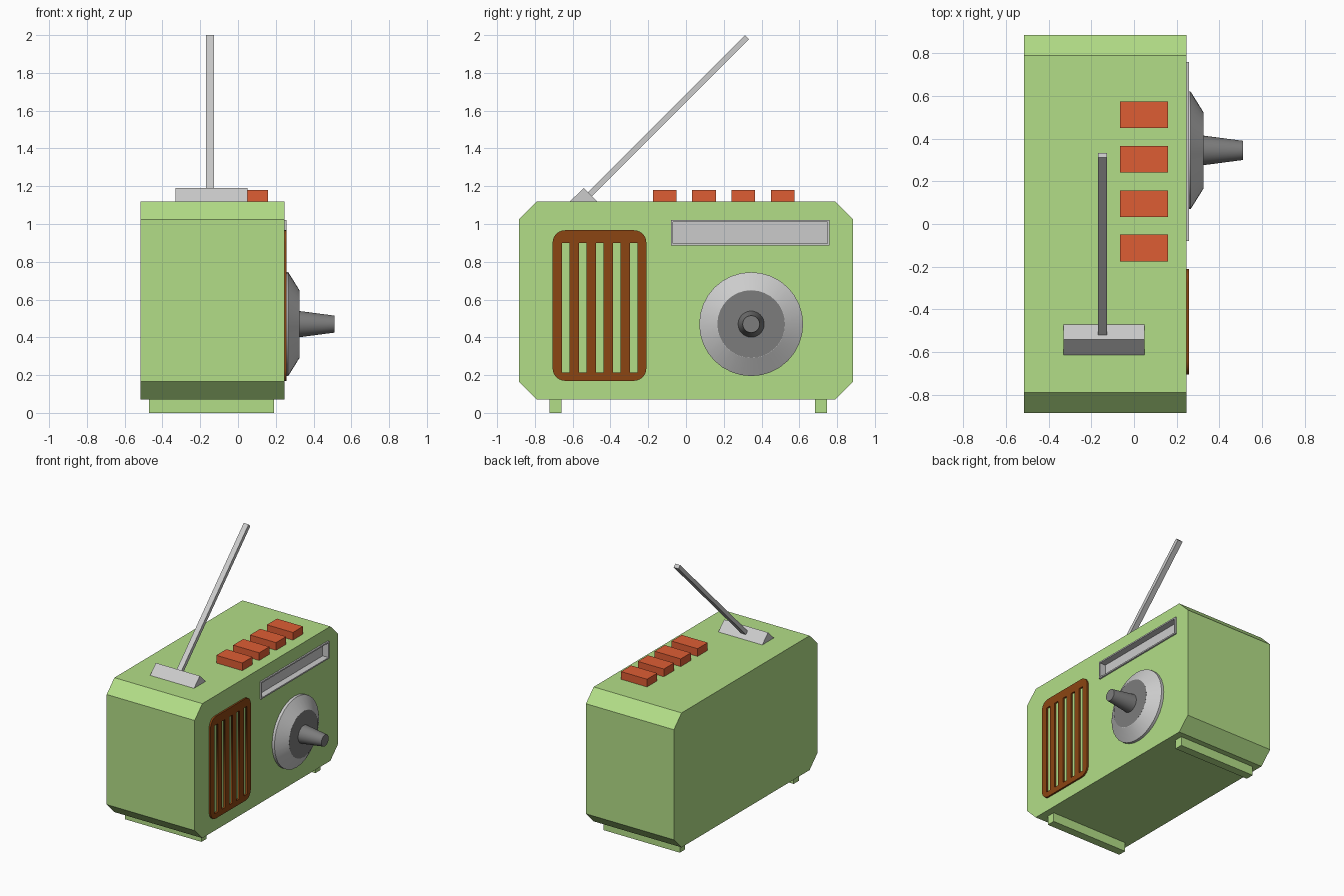
import bpy, bmesh
from math import pi, sin, cos, radians
from mathutils import Matrix

if "Cube" in bpy.data.objects:
    bpy.data.objects.remove(bpy.data.objects["Cube"])


def material(name, rgb):
    m = bpy.data.materials.new(name)
    m.diffuse_color = (*rgb, 1)
    m.use_nodes = True
    m.node_tree.nodes["Principled BSDF"].inputs["Base Color"].default_value = m.diffuse_color
    return m


green = material("green_shell", (0.45, 0.73, 0.245))
orange = material("orange_keys", (0.73, 0.11, 0.034))
brown = material("brown_grille", (0.26, 0.06, 0.006))
dark = material("dark_grey", (0.2, 0.2, 0.2))


def add(name, bm, mat=None):
    bmesh.ops.recalc_face_normals(bm, faces=bm.faces[:])
    me = bpy.data.meshes.new(name)
    bm.to_mesh(me)
    bm.free()
    ob = bpy.data.objects.new(name, me)
    bpy.context.collection.objects.link(ob)
    if mat:
        me.materials.append(mat)
    return ob


def prism(name, profile, x0, x1, mat=None):
    """Extrude a (y, z) profile along x."""
    bm = bmesh.new()
    f = bm.faces.new([bm.verts.new((x0, y, z)) for y, z in profile])
    r = bmesh.ops.extrude_face_region(bm, geom=[f])
    bmesh.ops.translate(bm, vec=(x1 - x0, 0, 0),
                        verts=[v for v in r["geom"] if isinstance(v, bmesh.types.BMVert)])
    return add(name, bm, mat)


def box(name, x0, x1, y0, y1, z0, z1, mat=None):
    return prism(name, [(y0, z0), (y1, z0), (y1, z1), (y0, z1)], x0, x1, mat)


def lathe(name, profile, y, z, mat=None, n=32):
    """Spin (x, radius) points around an axis parallel to x, with end caps."""
    bm = bmesh.new()
    rings = [[bm.verts.new((x, y + r * sin(2 * pi * i / n), z + r * cos(2 * pi * i / n)))
              for i in range(n)] for x, r in profile]
    for a, b in zip(rings, rings[1:]):
        for i in range(n):
            j = (i + 1) % n
            bm.faces.new((a[i], a[j], b[j], b[i]))
    bm.faces.new(rings[0])
    bm.faces.new(rings[-1])
    ob = add(name, bm, mat)
    bpy.ops.object.select_all(action='DESELECT')
    ob.select_set(True)
    bpy.context.view_layer.objects.active = ob
    bpy.ops.object.shade_smooth_by_angle(angle=radians(30))
    return ob


FRONT = 0.245

# Chamfered case
c, w, lo, hi = 0.095, 0.885, 0.07, 1.12
case = prism("case", [(-w + c, lo), (w - c, lo), (w, lo + c), (w, hi - c),
                      (w - c, hi), (-w + c, hi), (-w, hi - c), (-w, lo + c)],
             -0.515, FRONT, green)

# Feet
for side, y in (("left", -0.69), ("right", 0.715)):
    box(side + "_foot", -0.47, 0.19, y - 0.032, y + 0.032, 0, lo, green)

# Push buttons
for i in range(4):
    y = -0.1125 + 0.208 * i
    box(f"button_{i + 1}", -0.065, 0.16, y - 0.0625, y + 0.0625, hi, 1.18, orange)

# Aerial base and rod, leaning at 45 degrees
box_y, box_z = -0.542, 1.12
prism("aerial_base", [(box_y - 0.072, box_z), (box_y, box_z - 0.04),
                      (box_y + 0.072, box_z), (box_y, box_z + 0.07)], -0.33, 0.05)
d = 0.0106
prism("aerial_rod", [(-0.53 - d, 1.136 + d), (-0.53 + d, 1.136 - d),
                     (0.323 + d, 1.989 - d), (0.323 - d, 1.989 + d)], -0.169, -0.127)

# Tuning window: tray with a sunken floor, set into the case
bm = bmesh.new()
bmesh.ops.create_cube(bm, size=1, matrix=Matrix.Translation((0.2235, 0.34, 0.9525))
                      @ Matrix.Diagonal((0.067, 0.84, 0.135, 1)))
face = max(bm.faces, key=lambda f: f.calc_center_median().x)
bmesh.ops.inset_region(bm, faces=[face], thickness=0.015)
pocket = bmesh.ops.extrude_face_region(bm, geom=[face])
bmesh.ops.translate(bm, vec=(-0.05, 0, 0),
                    verts=[v for v in pocket["geom"] if isinstance(v, bmesh.types.BMVert)])
if face.is_valid:
    bmesh.ops.delete(bm, geom=[face], context='FACES_ONLY')
add("tuning_window", bm)
cutter = box("window_cutter", 0.2, 0.4, -0.07, 0.75, 0.895, 1.01)
cutter.hide_render = True
cutter.hide_set(True)
cut = case.modifiers.new("window_opening", 'BOOLEAN')
cut.object = cutter
cut.solver = 'EXACT'

# Tuning dial and knob
lathe("dial", [(FRONT, 0.26), (FRONT, 0.275), (0.266, 0.275), (0.325, 0.18)], 0.345, 0.47)
lathe("dial_face", [(0.3, 0.168), (0.326, 0.179)], 0.345, 0.47, dark)
lathe("knob", [(0.32, 0.07), (0.51, 0.045)], 0.345, 0.47, dark)

# Speaker grille: rounded plate with five slots
y0, y1, z0, z1, r = -0.706, -0.21, 0.17, 0.967, 0.065
outline = []
for cy, cz, a0 in ((y1 - r, z1 - r, 0), (y0 + r, z1 - r, 90),
                   (y0 + r, z0 + r, 180), (y1 - r, z0 + r, 270)):
    for k in range(7):
        a = radians(a0 + 15 * k)
        outline.append((cy + r * cos(a), cz + r * sin(a)))
loops = [outline]
for i in range(5):
    s = -0.656 + 0.09 * i
    loops.append([(s, 0.213), (s + 0.038, 0.213), (s + 0.038, 0.9), (s, 0.9)])
curve = bpy.data.curves.new("speaker_grille", 'CURVE')
curve.dimensions = '2D'
curve.fill_mode = 'BOTH'
curve.extrude = 0.01
for pts in loops:
    sp = curve.splines.new('POLY')
    sp.points.add(len(pts) - 1)
    for p, (u, v) in zip(sp.points, pts):
        p.co = (u, v, 0, 1)
    sp.use_cyclic_u = True
curve.materials.append(brown)
grille = bpy.data.objects.new("speaker_grille", curve)
bpy.context.collection.objects.link(grille)
grille.location.x = 0.248
grille.rotation_euler = (pi / 2, 0, pi / 2)
bpy.ops.object.select_all(action='DESELECT')
grille.select_set(True)
bpy.context.view_layer.objects.active = grille
bpy.ops.object.convert(target='MESH')
